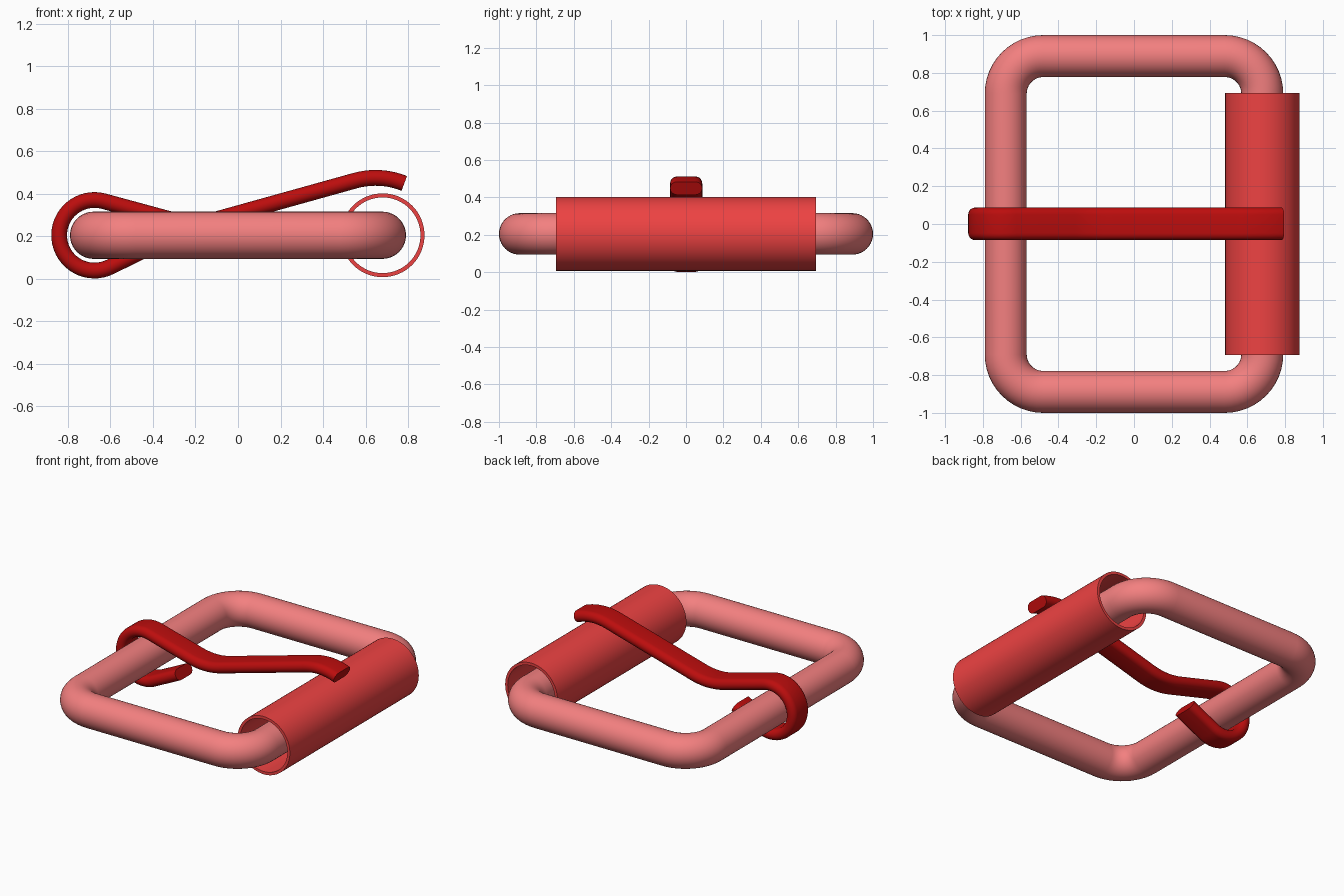
import bpy, bmesh, math
from mathutils import Vector

if "Cube" in bpy.data.objects:
    bpy.data.objects.remove(bpy.data.objects["Cube"])

Z = 0.205  # height of the frame centre line


def finish(name, bm, color):
    bmesh.ops.recalc_face_normals(bm, faces=bm.faces)
    mesh = bpy.data.meshes.new(name)
    bm.to_mesh(mesh)
    bm.free()
    obj = bpy.data.objects.new(name, mesh)
    bpy.context.collection.objects.link(obj)
    mat = bpy.data.materials.new(name + "_color")
    mat.diffuse_color = (*color, 1)
    mat.use_nodes = True
    mat.node_tree.nodes["Principled BSDF"].inputs["Base Color"].default_value = mat.diffuse_color
    mesh.materials.append(mat)
    bpy.ops.object.select_all(action='DESELECT')
    obj.select_set(True)
    bpy.context.view_layer.objects.active = obj
    bpy.ops.object.shade_smooth_by_angle(angle=math.radians(40))
    return obj


def sweep(path, section, side, closed):
    """Carry a closed section (across, along side) along a planar path."""
    bm = bmesh.new()
    n, m = len(path), len(section)
    rings = []
    for i, p in enumerate(path):
        a = path[(i - 1) % n] if closed else path[max(i - 1, 0)]
        b = path[(i + 1) % n] if closed else path[min(i + 1, n - 1)]
        normal = side.cross(b - a).normalized()
        rings.append([bm.verts.new(p + normal * u + side * v) for u, v in section])
    for i in range(n if closed else n - 1):
        r, s = rings[i], rings[(i + 1) % n]
        for j in range(m):
            k = (j + 1) % m
            bm.faces.new((r[j], r[k], s[k], s[j]))
    if not closed:
        bm.faces.new(rings[0])
        bm.faces.new(rings[-1])
    return bm


def arc(cx, cy, r, a0, a1, steps):
    angles = [math.radians(a0 + (a1 - a0) * i / steps) for i in range(steps + 1)]
    return [(cx + r * math.cos(a), cy + r * math.sin(a)) for a in angles]


# Frame: round bar bent into a rounded rectangle
corners = [(0.48, 0.69, 0), (-0.48, 0.69, 90), (-0.48, -0.69, 180), (0.48, -0.69, 270)]
loop = [Vector((x, y, Z)) for cx, cy, a in corners
        for x, y in arc(cx, cy, 0.199, a, a + 90, 12)]
finish("frame", sweep(loop, arc(0, 0, 0.111, 0, 360, 40)[:-1], Vector((0, 0, 1)), True),
       (0.90, 0.215, 0.215))

# Roller: thin open sleeve around the right-hand bar
wall = [(-0.197, -0.694), (-0.197, 0.694), (-0.178, 0.694), (-0.178, -0.694)]
bm = bmesh.new()
rings = [[bm.verts.new((0.68 + r * c, y, Z + r * s)) for c, s in arc(0, 0, 1, 0, 360, 64)[:-1]]
         for r, y in wall]
for i in range(4):
    a, b = rings[i], rings[(i + 1) % 4]
    for j in range(64):
        k = (j + 1) % 64
        bm.faces.new((a[j], a[k], b[k], b[j]))
finish("roller", bm, (0.85, 0.055, 0.055))

# Prong: tail, loop around the left bar, dip, then the rising tip
pts = [(-0.41, 0.15)] + arc(-0.675, Z, 0.166, 296, 75, 32)
p0, p1, p2 = Vector((-0.325, 0.282)), Vector((-0.209, 0.251)), Vector((-0.095, 0.282))
for i in range(11):
    t = i / 10
    pts.append(tuple(p0 * (1 - t) ** 2 + p1 * 2 * t * (1 - t) + p2 * t * t))
pts += arc(0.647, 0.115, 0.36, 105.5, 68, 10)
half = 0.037
section = arc(0, 0.086 - half, half, 0, 180, 10) + arc(0, half - 0.086, half, 180, 360, 10)
path = [Vector((x, 0.001, z)) for x, z in pts]
finish("prong", sweep(path, section, Vector((0, 1, 0)), False), (0.50, 0.004, 0.004))
